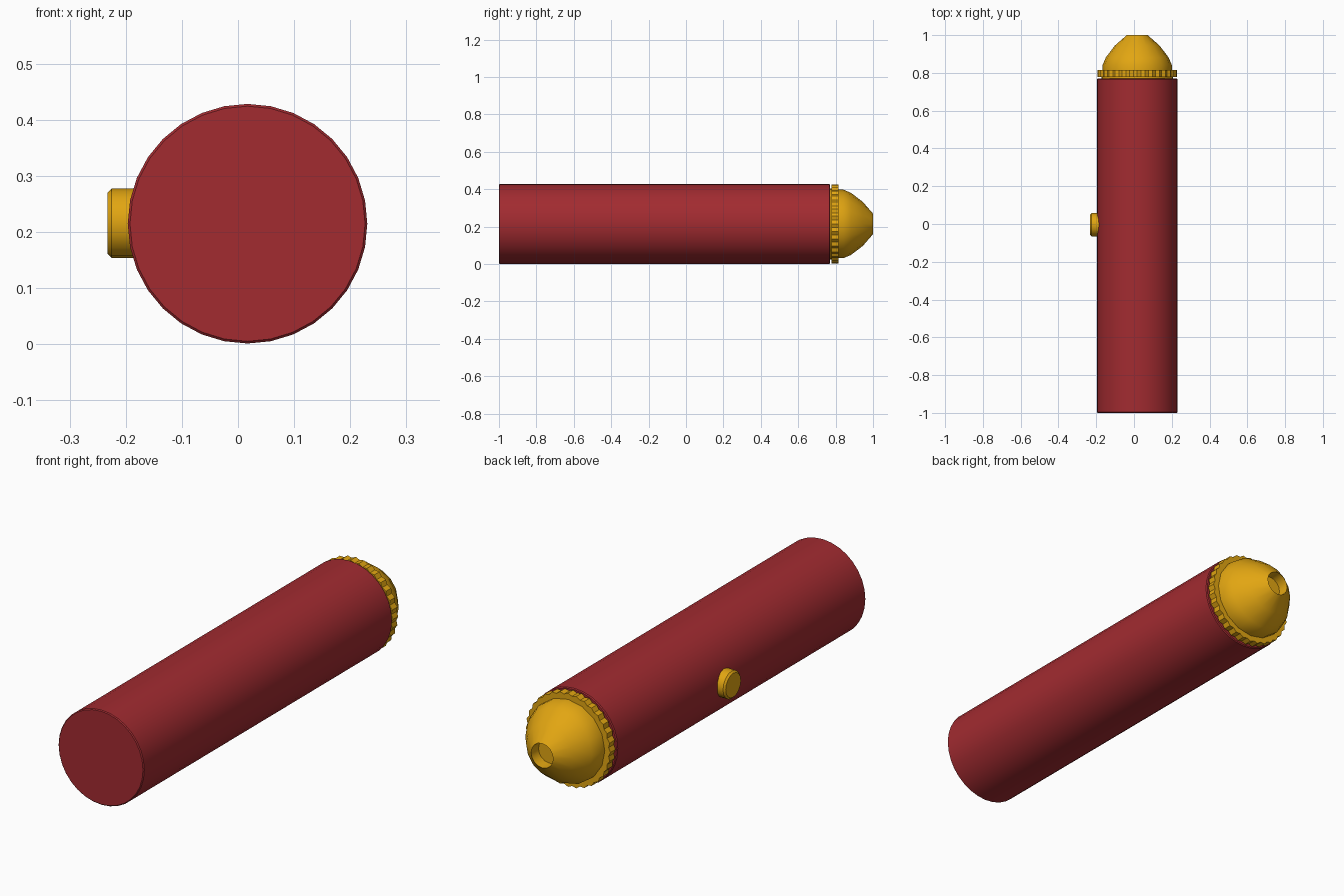
import bpy, bmesh, math
from mathutils import Matrix

if "Cube" in bpy.data.objects:
    bpy.data.objects.remove(bpy.data.objects["Cube"])

CX, CZ = 0.017, 0.2145


def material(name, rgb):
    m = bpy.data.materials.new(name)
    m.diffuse_color = (*rgb, 1)
    m.use_nodes = True
    m.node_tree.nodes["Principled BSDF"].inputs["Base Color"].default_value = m.diffuse_color
    return m


RED = material("red", (0.36, 0.024, 0.03))
GOLD = material("gold", (0.76, 0.38, 0.006))


def lathe(name, profile, sides, mat, place, flute=0.0, angle=35):
    """Spin (radius, height) points about z, cap both ends, then place."""
    bm = bmesh.new()
    rings = []
    for r, h in profile:
        ring = []
        for i in range(sides):
            a = 2 * math.pi * i / sides
            rr = r - flute * (i % 2)
            ring.append(bm.verts.new((rr * math.cos(a), rr * math.sin(a), h)))
        rings.append(ring)
    for lo, hi in zip(rings, rings[1:]):
        for i in range(sides):
            j = (i + 1) % sides
            bm.faces.new((lo[i], lo[j], hi[j], hi[i]))
    bm.faces.new(rings[0][::-1])
    bm.faces.new(rings[-1])
    bm.transform(place)
    bmesh.ops.recalc_face_normals(bm, faces=bm.faces)
    mesh = bpy.data.meshes.new(name)
    bm.to_mesh(mesh)
    bm.free()
    mesh.materials.append(mat)
    ob = bpy.data.objects.new(name, mesh)
    bpy.context.collection.objects.link(ob)
    bpy.ops.object.select_all(action='DESELECT')
    ob.select_set(True)
    bpy.context.view_layer.objects.active = ob
    bpy.ops.object.shade_smooth_by_angle(angle=math.radians(angle))
    return ob


# profile heights run along +y for the tube and cap
along_y = Matrix.Translation((CX, 0, CZ)) @ Matrix.Rotation(-math.pi / 2, 4, 'X')

# main tube with a slim chamfer at each end
R = 0.2135
lathe("tube_body", [(R - 0.004, -1), (R, -0.996), (R, 0.766), (R - 0.004, 0.77)],
      32, RED, along_y)

# neck and fluted collar
lathe("cap_neck", [(0.19, 0.75), (0.19, 0.785)], 32, GOLD, along_y)
lathe("cap_collar", [(0.211, 0.778), (0.211, 0.815)], 64, GOLD, along_y,
      flute=0.008, angle=20)

# domed nose with a shallow recess in the tip
lathe("nose_cap", [(0.183, 0.80), (0.183, 0.842), (0.166, 0.882), (0.118, 0.945),
                   (0.055, 1.0), (0.053, 0.95)], 16, GOLD, along_y, angle=45)

# round side button facing -x
along_neg_x = Matrix.Translation((0, -0.004, CZ + 0.001)) @ Matrix.Rotation(-math.pi / 2, 4, 'Y')
lathe("side_button", [(0.062, 0.15), (0.062, 0.225), (0.054, 0.233)],
      16, GOLD, along_neg_x)
